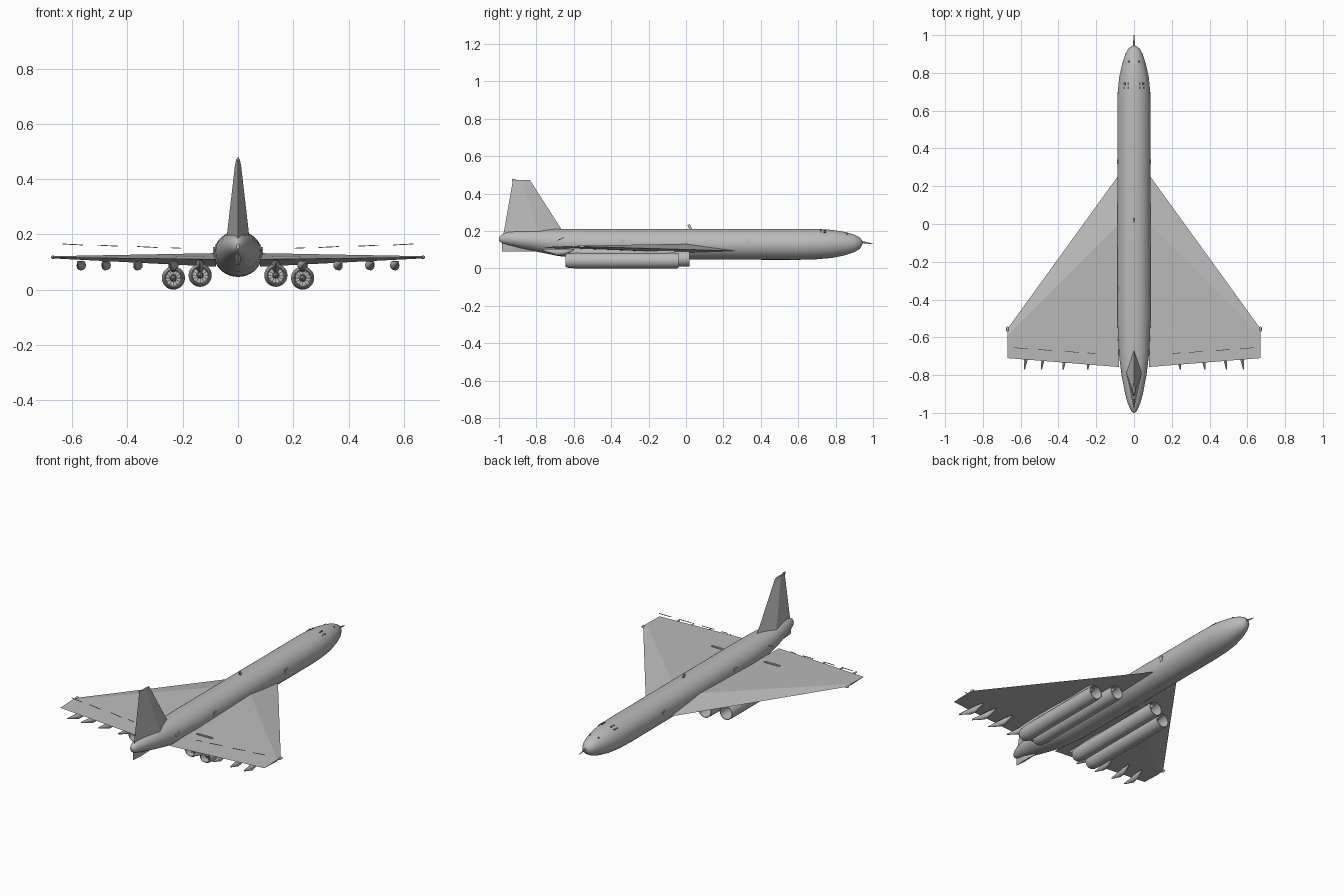
import bpy, bmesh
from math import sin, cos, pi, sqrt, radians
from mathutils import Vector

cube = bpy.data.objects.get("Cube")
if cube:
    bpy.data.objects.remove(cube)


def material(name, grey):
    m = bpy.data.materials.new(name)
    m.use_nodes = True
    col = (grey, grey, grey, 1)
    m.diffuse_color = col
    m.node_tree.nodes["Principled BSDF"].inputs["Base Color"].default_value = col
    return m


GREY = material("airframe_grey", 0.5)
DARK = material("window_dark_grey", 0.12)


def finish(bm, name, mat, smooth):
    bmesh.ops.recalc_face_normals(bm, faces=bm.faces)
    me = bpy.data.meshes.new(name)
    bm.to_mesh(me)
    bm.free()
    me.materials.append(mat)
    if smooth:
        me.shade_smooth()
        me.set_sharp_from_angle(angle=radians(35))
    ob = bpy.data.objects.new(name, me)
    bpy.context.collection.objects.link(ob)
    return ob


def loft(name, rings, smooth=False, mat=GREY):
    """Skin a list of equal-length point rings and cap both ends."""
    bm = bmesh.new()
    rows = [[bm.verts.new(p) for p in r] for r in rings]
    n = len(rows[0])
    for a, b in zip(rows, rows[1:]):
        for i in range(n):
            j = (i + 1) % n
            bm.faces.new((a[i], a[j], b[j], b[i]))
    bm.faces.new(rows[0])
    bm.faces.new(rows[-1])
    return finish(bm, name, mat, smooth)


def ellipse(y, x, z, rx, rz, n=24):
    return [(x + rx * cos(2 * pi * i / n), y, z + rz * sin(2 * pi * i / n)) for i in range(n)]


def tube(name, profile, x, z, n=24):
    """Body turned about a line along y, from (y, radius) pairs."""
    return loft(name, [ellipse(y, x, z, r, r, n) for y, r in profile], True)


def box(name, centre, size, mat=GREY, tilt=(0, 0, 0)):
    bm = bmesh.new()
    bmesh.ops.create_cube(bm, size=1)
    bmesh.ops.scale(bm, vec=Vector(size), verts=bm.verts)
    ob = finish(bm, name, mat, False)
    ob.location = centre
    ob.rotation_euler = tilt
    return ob


# Fuselage: stations of y, half width, bottom, top
stations = [(-1.0, .006, .147, .167), (-.985, .018, .136, .182), (-.95, .033, .125, .194),
            (-.9, .047, .112, .201), (-.8, .066, .09, .208), (-.68, .081, .066, .211),
            (-.5, .088, .048, .212), (.6, .088, .046, .212), (.7, .086, .049, .211),
            (.78, .078, .056, .206), (.85, .062, .07, .195), (.9, .046, .087, .181),
            (.93, .029, .105, .165), (.945, .006, .133, .143)]
loft("fuselage", [ellipse(y, 0, (lo + hi) / 2, w, (hi - lo) / 2, 36)
                  for y, w, lo, hi in stations], True)
loft("nose_probe", [ellipse(.92, 0, .143, .007, .007, 10), ellipse(.955, 0, .139, .005, .005, 10),
                    ellipse(1.0, 0, .131, .002, .002, 10)], True)


# Tail fin with a diamond section
def diamond(z, rear, mid, front, w):
    return [(0, rear, z), (w, mid, z), (0, front, z), (-w, mid, z)]


loft("tail_fin", [diamond(.17, -.98, -.79, -.63, .043), diamond(.2, -.973, -.79, -.66, .04),
                  diamond(.45, -.929, -.87, -.82, .011), diamond(.473, -.925, -.875, -.835, .006)])
loft("ventral_fin", [diamond(.16, -.985, -.9, -.75, .018), diamond(.09, -.985, -.92, -.8, .006)])
box("fin_cap", (0, -.92, .472), (.008, .018, .012))
box("spine_antenna", (0, .02, .222), (.005, .014, .026), tilt=(.5, 0, 0))

for side, s in (("left", 1), ("right", -1)):
    # Delta wing: leading edge, crest, trailing edge, belly
    loft(side + "_wing", [
        [(s * .08, .26, .094), (s * .08, 0, .132), (s * .08, -.757, .11), (s * .08, -.05, .083)],
        [(s * .67, -.555, .117), (s * .67, -.59, .121), (s * .67, -.71, .117), (s * .67, -.6, .113)]])
    tube(side + "_wingtip_light", [(-.568, .004), (-.562, .007), (-.55, .007), (-.543, .003)],
         s * .67, .117, 10)

    # Engines with hollow intakes and nozzles
    for label, x, z, front in (("inner", .137, .052, .02), ("outer", .234, .042, -.04)):
        name = f"{side}_{label}_"
        cx = s * x
        tube(name + "engine", [(front - .12, .004), (front - .12, .03), (front, .037), (front, .041),
                               (front - .05, .042), (-.59, .042), (-.635, .038), (-.645, .033),
                               (-.645, .03), (-.56, .027), (-.56, .004)], cx, z, 28)
        tube(name + "exhaust_cone", [(-.64, .002), (-.6, .011), (-.555, .013)], cx, z, 14)
        for k in range(6):
            box(f"{name}nozzle_vane_{k}", (cx, -.6, z), (.055, .03, .002), tilt=(0, k * pi / 6, 0))
        loft(name + "pylon", [ellipse(-.7, cx, .1, .003, .006, 12), ellipse(-.6, cx, .087, .014, .022, 12),
                              ellipse(-.5, cx, .085, .018, .026, 12), ellipse(-.1, cx, .085, .018, .028, 12),
                              ellipse(front - .02, cx, .088, .005, .012, 12)], True)

    # Flap fairings under the trailing edge
    for k, x in enumerate((.235, .365, .48, .57)):
        loft(f"{side}_flap_fairing_{k}", [
            ellipse(y, s * (x + dx), z, r, r * 1.2, 12)
            for y, dx, z, r in ((-.6, -.012, .1, .003), (-.65, -.006, .088, .014),
                                (-.69, 0, .086, .014), (-.77, .01, .1, .003))], True)

    # Thin strips above the wing
    for k, x in enumerate((.225, .328, .472, .598)):
        box(f"{side}_wing_strip_{k}", (s * x, -.7 + .07 * x, .143 + .034 * x),
            (.075 if k else .04, .003, .003), tilt=(0, -s * .05, s * .1))
    box(side + "_wing_blister", (s * .175, -.56, .117), (.1, .012, .01))

    # Flight deck windows and fuselage side panels
    for k, x in enumerate((.03, .05)):
        for j, y in enumerate((.722, .742)):
            z = .13 + .079 * sqrt(1 - (x / .083) ** 2)
            box(f"{side}_window_{k}_{j}", (s * x, y, z), (.008, .012, .006), DARK,
                (0, s * (.35 + .3 * k), 0))
    box(side + "_nose_window", (s * .028, .86, .184), (.008, .01, .006), DARK, (-.2, s * .4, 0))
    for k, y in enumerate((.33, -.34)):
        box(f"{side}_side_panel_{k}", (s * .087, y, .14), (.006, .025, .03))
    box(side + "_tail_scoop", (s * .08, -.68, .153), (.008, .035, .006), tilt=(.5, 0, 0))
